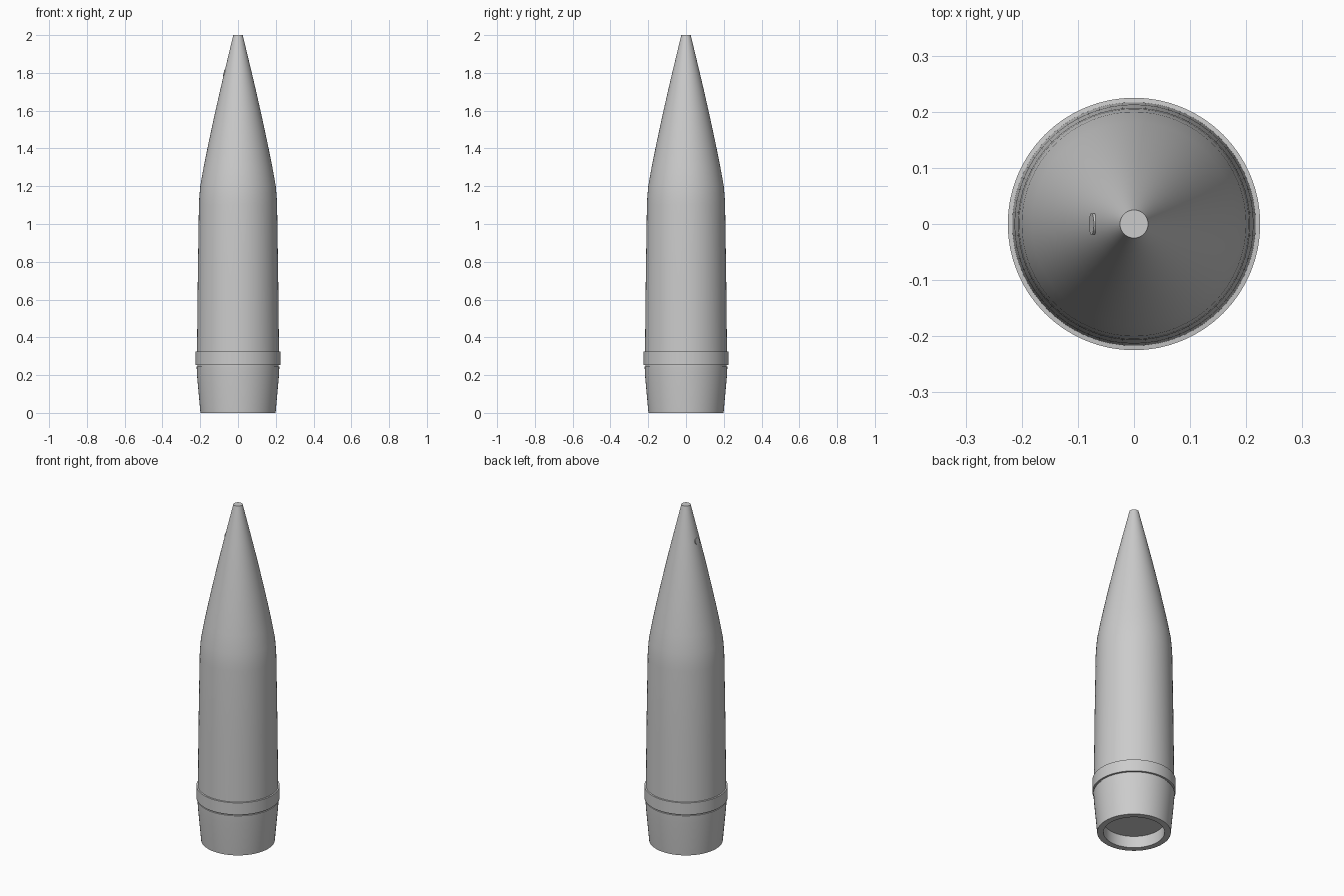
import bpy, bmesh, math
from mathutils import Vector

if "Cube" in bpy.data.objects:
    bpy.data.objects.remove(bpy.data.objects["Cube"])

SEG = 64


def lathe(name, profile):
    """Spin an (r, z) profile around z."""
    bm = bmesh.new()
    verts = [bm.verts.new((r, 0, z)) for r, z in profile]
    edges = [bm.edges.new(p) for p in zip(verts, verts[1:])]
    bmesh.ops.spin(bm, geom=verts + edges, axis=(0, 0, 1), cent=(0, 0, 0),
                   angle=math.tau, steps=SEG, use_duplicate=False)
    bmesh.ops.remove_doubles(bm, verts=bm.verts, dist=1e-5)
    bmesh.ops.recalc_face_normals(bm, faces=bm.faces)
    mesh = bpy.data.meshes.new(name)
    bm.to_mesh(mesh)
    bm.free()
    obj = bpy.data.objects.new(name, mesh)
    bpy.context.collection.objects.link(obj)
    smooth(obj)
    return obj


def smooth(obj):
    bpy.ops.object.select_all(action='DESELECT')
    obj.select_set(True)
    bpy.context.view_layer.objects.active = obj
    bpy.ops.object.shade_smooth_by_angle(angle=math.radians(30))


# Body: recessed base, tapered tail, belt groove, long nose
lathe("shell_body", [
    (0, 0.07), (0.165, 0.07), (0.165, 0), (0.199, 0),
    (0.217, 0.2), (0.219, 0.245), (0.215, 0.246), (0.215, 0.253),
    (0.225, 0.254), (0.225, 0.325), (0.217, 0.326),
    (0.213, 0.7), (0.207, 1.1), (0.205, 1.14), (0.2, 1.2), (0.182, 1.3),
    (0.162, 1.4), (0.141, 1.5), (0.119, 1.6), (0.0965, 1.7),
    (0.073, 1.8), (0.049, 1.9), (0.025, 2.0), (0, 2.0)])

# Small round pin on the left side of the nose, square to the surface
normal = Vector((-1, 0, 0.235)).normalized()
bpy.ops.mesh.primitive_cylinder_add(
    vertices=24, radius=0.019, depth=0.03,
    location=Vector((-0.073, 0, 1.8)) - normal * 0.012,
    rotation=normal.to_track_quat('Z', 'Y').to_euler())
pin = bpy.context.object
pin.name = "nose_pin"
smooth(pin)
